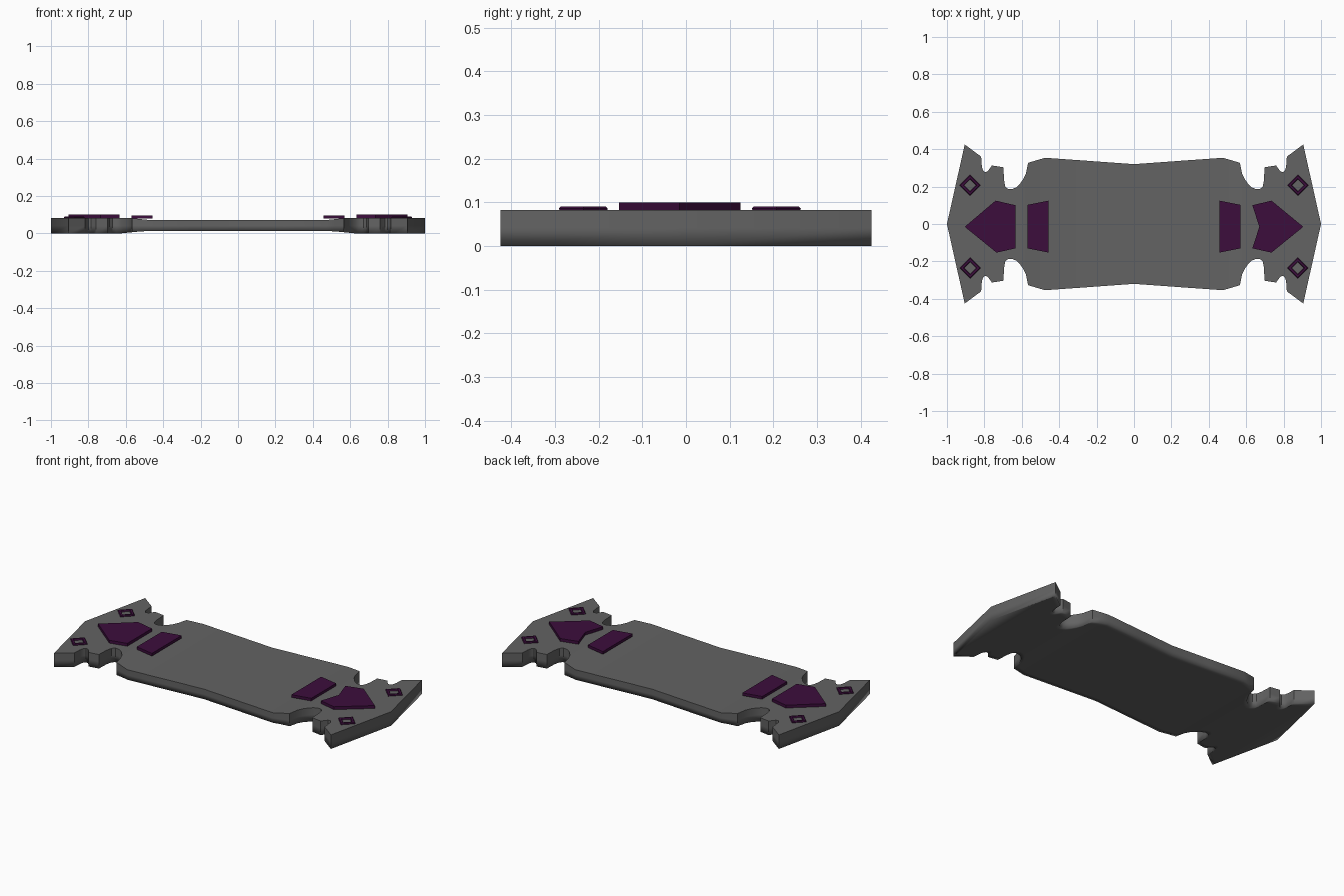
import bpy, bmesh, math

if "Cube" in bpy.data.objects:
    bpy.data.objects.remove(bpy.data.objects["Cube"])


def material(name, rgb):
    m = bpy.data.materials.new(name)
    m.diffuse_color = (*rgb, 1)
    m.use_nodes = True
    m.node_tree.nodes["Principled BSDF"].inputs["Base Color"].default_value = m.diffuse_color
    return m


GREY = material("dark grey", (0.125, 0.125, 0.125))
PURPLE = material("deep purple", (0.045, 0.004, 0.045))


def make_object(name, bm, mat):
    bmesh.ops.recalc_face_normals(bm, faces=bm.faces)
    me = bpy.data.meshes.new(name)
    bm.to_mesh(me)
    bm.free()
    me.materials.append(mat)
    ob = bpy.data.objects.new(name, me)
    bpy.context.collection.objects.link(ob)
    return ob


# Deck: half outline as (x, half width), mirrored in x and y
HALF = [(0, .32), (.25, .338), (.475, .354), (.52, .341), (.566, .327),
        (.578, .27), (.592, .24), (.61, .215), (.63, .196), (.652, .186),
        (.672, .186), (.688, .2), (.695, .235), (.698, .303), (.76, .313),
        (.772, .295), (.785, .28), (.798, .278), (.81, .292), (.815, .32),
        (.817, .36), (.905, .425), (1, 0)]
stations = [(-x, y) for x, y in reversed(HALF[1:])] + HALF


def blend(x, a, b, lo, hi):
    t = min(1, max(0, (abs(x) - lo) / (hi - lo)))
    return a + (b - a) * t


bm = bmesh.new()
rings = []
for x, y in stations:
    top = blend(x, .072, .083, .475, .58)
    mid = .041
    low = blend(x, .013, 0, .5, .63)
    inset = y - min(.03, y * .3)
    loop = [(y, top), (y, mid), (y, low), (inset, low),
            (-inset, low), (-y, low), (-y, mid), (-y, top)]
    rings.append([bm.verts.new((x, yy, zz)) for yy, zz in loop])
for a, b in zip(rings, rings[1:]):
    for i in range(8):
        j = (i + 1) % 8
        bm.faces.new((a[i], a[j], b[j], b[i]))
bmesh.ops.remove_doubles(bm, verts=bm.verts, dist=.0005)
bmesh.ops.recalc_face_normals(bm, faces=bm.faces)
# Smooth lower rim, crisp top rim and crisp corners
for f in bm.faces:
    f.smooth = True
for e in bm.edges:
    if len(e.link_faces) == 2:
        lower_rim = max(v.co.z for v in e.verts) < .03 and \
            min(f.normal.z for f in e.link_faces) < -.8
        if e.calc_face_angle(0) > math.radians(35) and not lower_rim:
            e.smooth = False
make_object("deck", bm, GREY)


# Flat panels laid on the deck
def panel(name, pts, z0, z1):
    bm = bmesh.new()
    f = bm.faces.new([bm.verts.new((x, y, z0)) for x, y in pts])
    g = bmesh.ops.extrude_face_region(bm, geom=[f])["geom"]
    for v in g:
        if isinstance(v, bmesh.types.BMVert):
            v.co.z = z1
    make_object(name, bm, PURPLE)


panel("left_arrow_panel", [(-.905, -.015), (-.74, .125), (-.633, .1),
                           (-.633, -.13), (-.735, -.153)], .08, .1)
panel("right_arrow_panel", [(.905, -.015), (.735, .125), (.633, .1), (.67, -.015),
                            (.633, -.13), (.735, -.153)], .08, .1)
for s, side in ((-1, "left"), (1, "right")):
    panel(side + "_grip_panel", [(s * .57, .102), (s * .456, .125),
                                 (s * .456, -.153), (s * .57, -.13)], .081, .097)


# Diamond frames with a softened top edge
def diamond(name, cx, cy):
    profile = [(.054, .08), (.056, .086), (.051, .091),
               (.036, .091), (.032, .086), (.032, .08)]
    bm = bmesh.new()
    rings = []
    for k in range(4):
        a = k * math.pi / 2
        rings.append([bm.verts.new((cx + r * math.cos(a), cy + r * math.sin(a), z))
                      for r, z in profile])
    n = len(profile)
    for k in range(4):
        a, b = rings[k], rings[(k + 1) % 4]
        for i in range(n):
            j = (i + 1) % n
            bm.faces.new((a[i], a[j], b[j], b[i]))
    make_object(name, bm, PURPLE)


for s, side in ((-1, "left"), (1, "right")):
    for cy, end in ((.207, "back"), (-.235, "front")):
        diamond(f"{side}_{end}_diamond", s * .876, cy)
